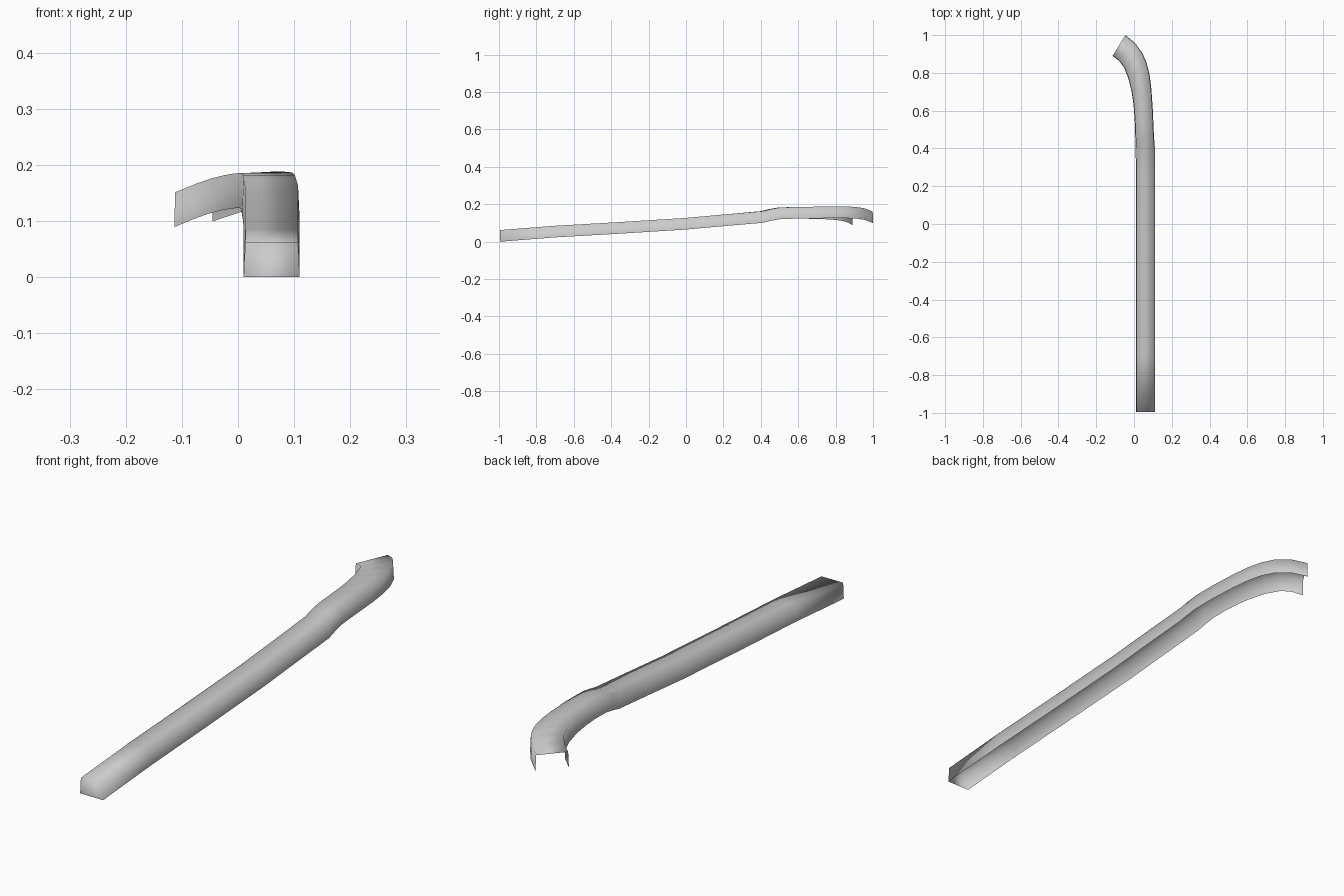
import bpy, bmesh
from mathutils import Vector

# Stations along the rail: left edge x, y / right edge x, y / left top z, right top z
stations = [
    (0.013, -0.995, 0.107, -0.995, 0.064, 0.064),
    (0.013, -0.70, 0.107, -0.70, 0.087, 0.087),
    (0.013, -0.35, 0.107, -0.35, 0.107, 0.107),
    (0.013, 0.00, 0.107, 0.00, 0.129, 0.129),
    (0.013, 0.20, 0.107, 0.20, 0.147, 0.147),
    (0.012, 0.40, 0.107, 0.41, 0.165, 0.165),
    (0.010, 0.44, 0.104, 0.45, 0.175, 0.175),
    (0.009, 0.49, 0.101, 0.50, 0.184, 0.184),
    (0.006, 0.56, 0.097, 0.60, 0.187, 0.188),
    (0.000, 0.63, 0.090, 0.71, 0.187, 0.189),
    (-0.010, 0.70, 0.080, 0.79, 0.186, 0.190),
    (-0.027, 0.77, 0.065, 0.85, 0.183, 0.190),
    (-0.050, 0.83, 0.041, 0.905, 0.177, 0.188),
    (-0.078, 0.867, 0.003, 0.956, 0.167, 0.180),
    (-0.112, 0.892, -0.047, 0.998, 0.153, 0.163),
]
DEPTH = 0.062   # wall height
FLARE = 0.003   # walls lean outwards towards the bottom


def section(lx, ly, rx, ry, zl, zr):
    """Inverted U: left wall, top, right wall."""
    left, right = Vector((lx, ly, zl)), Vector((rx, ry, zr))
    across = Vector((rx - lx, ry - ly, 0)).normalized() * FLARE
    down = Vector((0, 0, -DEPTH))
    return [left + down - across, left, right, right + down + across]


bm = bmesh.new()
rings = [[bm.verts.new(p) for p in section(*s)] for s in stations]

# Walls and top
for a, b in zip(rings, rings[1:]):
    for i in range(3):
        bm.faces.new((a[i], b[i], b[i + 1], a[i + 1]))

# Closed front end; the underside and the curved end stay open
bm.faces.new(rings[0])
bmesh.ops.recalc_face_normals(bm, faces=bm.faces)
top = max(bm.faces, key=lambda f: f.calc_center_median().z)
if top.normal.z < 0:
    bmesh.ops.reverse_faces(bm, faces=bm.faces)

# Stand on the ground
low = min(v.co.z for v in bm.verts)
bmesh.ops.translate(bm, verts=bm.verts, vec=(0, 0, -low))

mesh = bpy.data.meshes.new("channel_rail")
bm.to_mesh(mesh)
bm.free()
rail = bpy.data.objects.new("channel_rail", mesh)
bpy.context.collection.objects.link(rail)
for p in mesh.polygons:
    p.use_smooth = True
